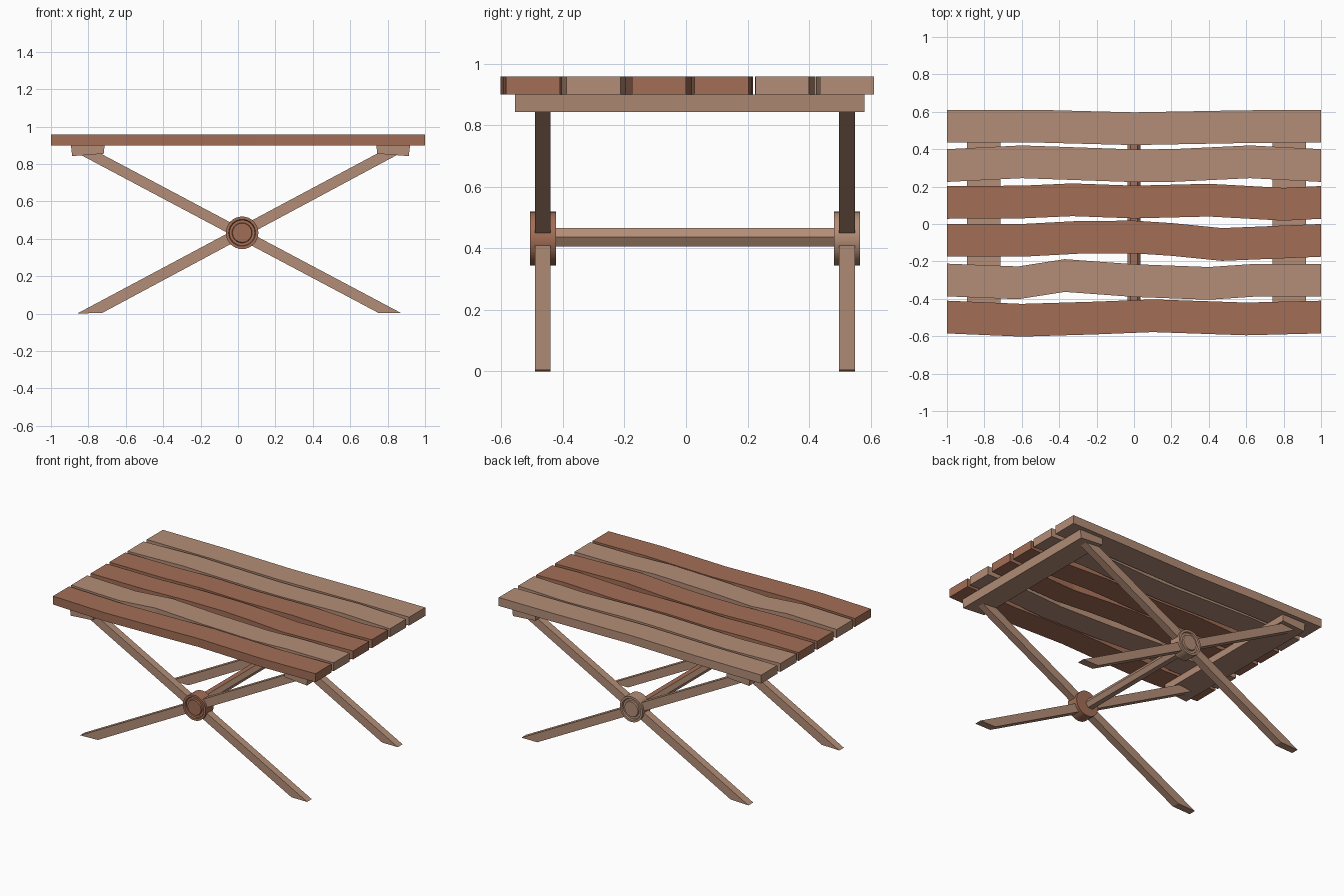
import bpy, bmesh, math

if "Cube" in bpy.data.objects:
    bpy.data.objects.remove(bpy.data.objects["Cube"])


def material(name, rgb):
    m = bpy.data.materials.new(name)
    m.diffuse_color = (*rgb, 1)
    m.use_nodes = True
    m.node_tree.nodes["Principled BSDF"].inputs["Base Color"].default_value = m.diffuse_color
    return m


TAN = material("pale wood", (0.456, 0.270, 0.184))
BROWN = material("red brown wood", (0.362, 0.156, 0.093))


def finish(name, bm, *mats):
    bmesh.ops.recalc_face_normals(bm, faces=bm.faces[:])
    me = bpy.data.meshes.new(name)
    bm.to_mesh(me)
    bm.free()
    for m in mats:
        me.materials.append(m)
    ob = bpy.data.objects.new(name, me)
    bpy.context.collection.objects.link(ob)
    return ob


def prism(name, outline, a, b, axis, mat):
    """Extrude a 2D outline from a to b along y or z."""
    bm = bmesh.new()
    place = (lambda p, t: (p[0], t, p[1])) if axis == "y" else (lambda p, t: (p[0], p[1], t))
    face = bm.faces.new([bm.verts.new(place(p, a)) for p in outline])
    res = bmesh.ops.extrude_face_region(bm, geom=[face])
    verts = [v for v in res["geom"] if isinstance(v, bmesh.types.BMVert)]
    shift = (0, b - a, 0) if axis == "y" else (0, 0, b - a)
    bmesh.ops.translate(bm, verts=verts, vec=shift)
    return finish(name, bm, mat)


# wavy table planks: upper edge line, constant width
planks = [
    (BROWN, [(-1, -.41), (-.6, -.427), (-.2, -.415), (.1, -.403), (.6, -.42), (1, -.41)]),
    (TAN, [(-1, -.212), (-.62, -.227), (-.37, -.188), (0, -.215), (.4, -.23), (.65, -.213), (1, -.213)]),
    (BROWN, [(-1, 0), (-.6, 0), (-.3, .016), (0, .018), (.2, .005), (.47, -.022), (1, 0)]),
    (BROWN, [(-1, .203), (-.6, .205), (-.33, .217), (0, .205), (.4, .215), (.8, .193), (1, .203)]),
    (TAN, [(-1, .4), (-.6, .42), (0, .399), (.2, .4), (.62, .42), (1, .4)]),
    (TAN, [(-1, .61), (-.5, .61), (-.2, .602), (0, .597), (.6, .608), (1, .61)]),
]
W = 0.175
for i, (mat, edge) in enumerate(planks):
    outline = edge + [(x, y - W) for x, y in reversed(edge)]
    prism(f"plank_{i + 1}", outline, 0.90, 0.958, "z", mat)

# cross battens under the planks
prism("batten_left", [(-.893, .9), (-.714, .9), (-.717, .855), (-.887, .842)], -.555, .58, "y", TAN)
prism("batten_right", [(.92, .9), (.741, .9), (.743, .855), (.913, .842)], -.555, .58, "y", TAN)

# crossed legs at both ends of the axle
leg_a = [(-.855, .856), (-.735, .856), (.87, .004), (.75, .004)]
leg_b = [(.865, .856), (.745, .856), (-.86, 0), (-.725, .004)]
for side, y0, y1 in (("front", -.49, -.44), ("back", .497, .549)):
    prism(f"{side}_leg_falling", leg_a, y0, y1, "y", TAN)
    prism(f"{side}_leg_rising", leg_b, y0, y1, "y", TAN)

# round hubs with a grooved outer face
CX, CZ, N = 0.022, 0.432, 32


def hub(name, inner, outer, mat):
    s = 1 if outer > inner else -1
    prof = [(.087, inner), (.087, outer), (.072, outer), (.068, outer - s * .01),
            (.054, outer - s * .01), (.051, outer)]
    bm = bmesh.new()
    rings = []
    for r, y in prof:
        rings.append([bm.verts.new((CX + r * math.cos(2 * math.pi * k / N), y,
                                    CZ + r * math.sin(2 * math.pi * k / N))) for k in range(N)])
    for p, q in zip(rings, rings[1:]):
        for k in range(N):
            bm.faces.new((p[k], p[(k + 1) % N], q[(k + 1) % N], q[k]))
    bm.faces.new(rings[0])
    bm.faces.new(rings[-1])
    ob = finish(name, bm, mat)
    bpy.context.view_layer.objects.active = ob
    ob.select_set(True)
    bpy.ops.object.shade_smooth_by_angle(angle=math.radians(30))
    ob.select_set(False)


hub("front_hub", -.422, -.507, BROWN)
hub("back_hub", .48, .565, TAN)

# six sided axle between the hubs, darker on its top face
R = 0.035
hexa = [(R * math.cos(math.pi * k / 3), .436 + R * math.sin(math.pi * k / 3)) for k in range(6)]
axle = prism("axle", hexa, -.43, .49, "y", TAN)
axle.data.materials.append(BROWN)
for f in axle.data.polygons:
    f.material_index = 1 if f.normal.z > 0.95 else 0
